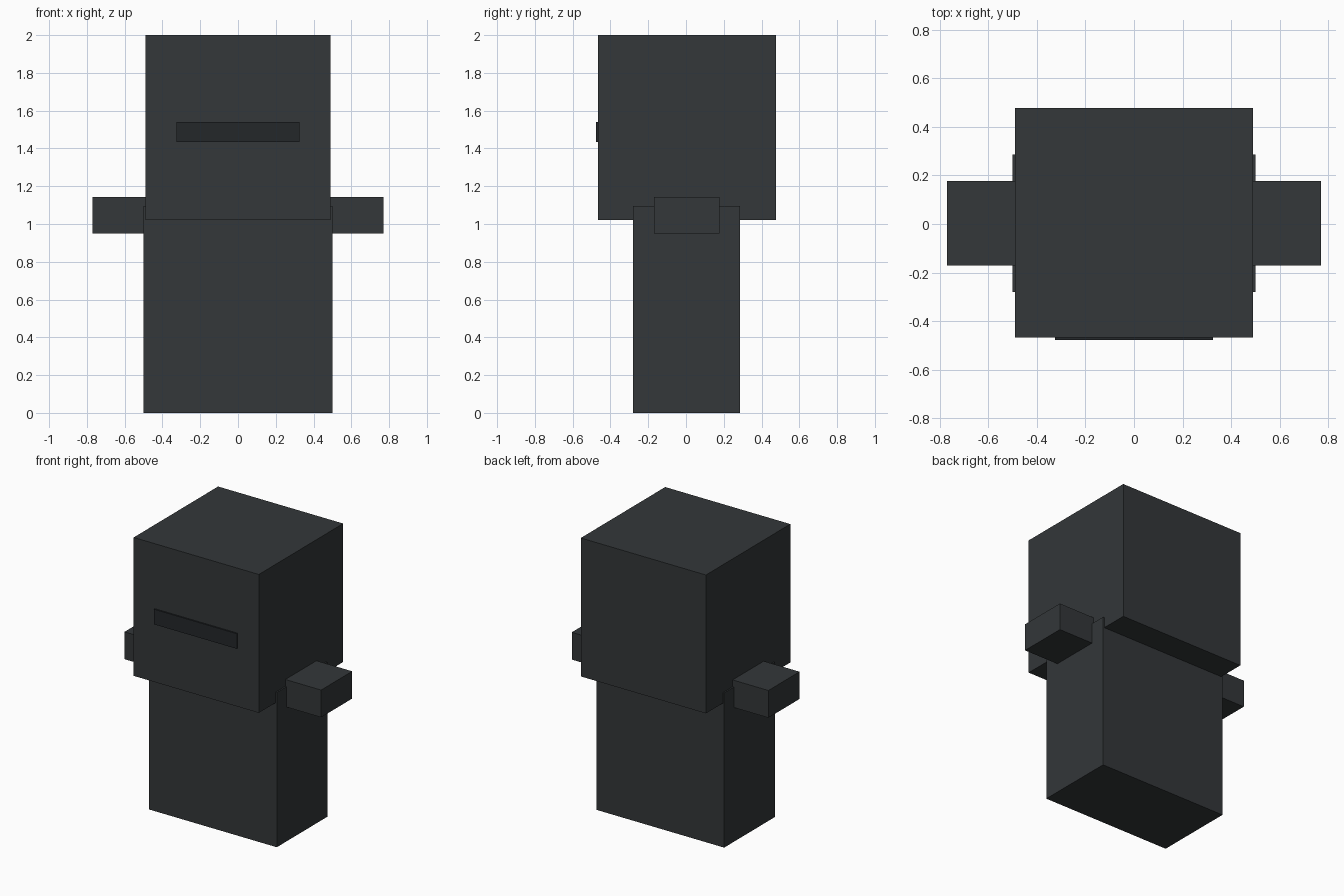
import bpy

if "Cube" in bpy.data.objects:
    bpy.data.objects.remove(bpy.data.objects["Cube"])


def paint(name, rgb):
    m = bpy.data.materials.new(name)
    m.diffuse_color = (*rgb, 1)
    m.use_nodes = True
    m.node_tree.nodes["Principled BSDF"].inputs["Base Color"].default_value = m.diffuse_color
    return m


dark = paint("charcoal", (0.033, 0.038, 0.041))
darker = paint("visor_black", (0.017, 0.020, 0.023))


def box(name, lo, hi, material):
    """Axis-aligned box between two opposite corners."""
    centre = [(a + b) / 2 for a, b in zip(lo, hi)]
    bpy.ops.mesh.primitive_cube_add(size=1, location=centre)
    ob = bpy.context.object
    ob.name = name
    ob.scale = [b - a for a, b in zip(lo, hi)]
    bpy.ops.object.transform_apply(location=True, rotation=False, scale=True)
    ob.data.materials.append(material)
    return ob


# Torso, with its top tucked into the head
box("body", (-0.50, -0.28, 0), (0.50, 0.287, 1.095), dark)

# Large head with a thin eye slit standing proud of the face
box("head", (-0.49, -0.467, 1.02), (0.49, 0.477, 2.0), dark)
box("eye_slit", (-0.325, -0.477, 1.433), (0.325, -0.46, 1.54), darker)

# Stubby arms on both sides
for side, x0, x1 in (("left", -0.77, -0.49), ("right", 0.49, 0.77)):
    box(side + "_arm", (x0, -0.17, 0.95), (x1, 0.178, 1.143), dark)
